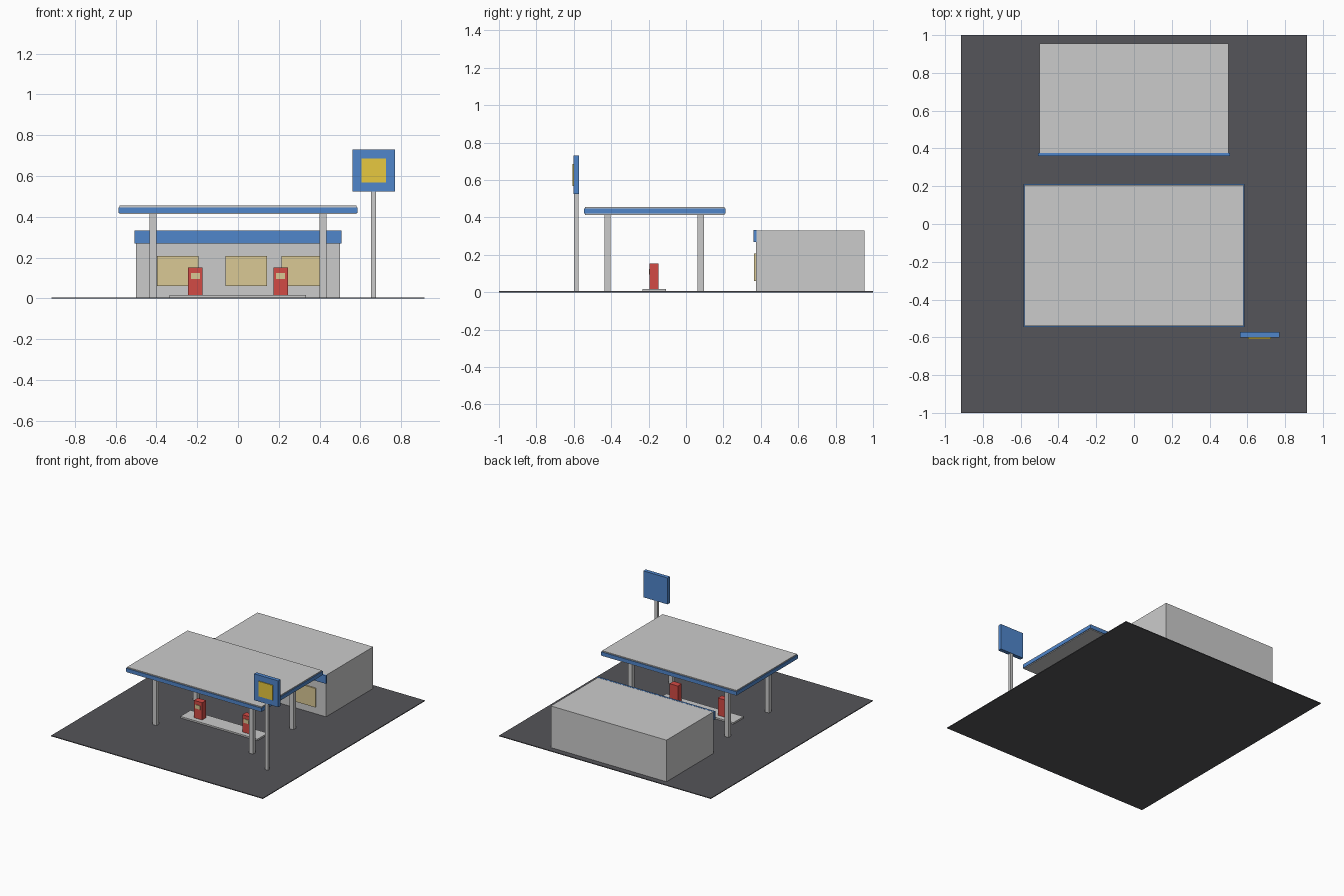
import bpy

if "Cube" in bpy.data.objects:
    bpy.data.objects.remove(bpy.data.objects["Cube"])


def material(name, rgb):
    m = bpy.data.materials.new(name)
    m.diffuse_color = (*rgb, 1)
    m.use_nodes = True
    m.node_tree.nodes["Principled BSDF"].inputs["Base Color"].default_value = m.diffuse_color
    return m


ASPHALT = material("asphalt", (0.09, 0.09, 0.1))
BLUE = material("blue_trim", (0.08, 0.24, 0.6))
RED = material("pump_red", (0.65, 0.07, 0.06))
YELLOW = material("sign_yellow", (0.8, 0.58, 0.05))
GLASS = material("warm_glass", (0.7, 0.58, 0.3))


def box(name, x, y, z, mat=None):
    """Axis-aligned box from (min, max) ranges."""
    r = (x, y, z)
    bpy.ops.mesh.primitive_cube_add(size=1, location=[(a + b) / 2 for a, b in r])
    o = bpy.context.object
    o.name = name
    o.scale = [b - a for a, b in r]
    bpy.ops.object.transform_apply(location=False, rotation=False, scale=True)
    if mat:
        o.data.materials.append(mat)
    return o


def around(c, w):
    return (c - w / 2, c + w / 2)


# Forecourt
G = 0.006
box("forecourt", (-0.915, 0.915), (-1, 1), (0, G), ASPHALT)

# Shop with fascia and windows
box("shop", (-0.5, 0.5), (0.373, 0.955), (G, 0.331))
box("shop_fascia", (-0.507, 0.507), (0.361, 0.376), (0.27, 0.332), BLUE)
for i, x in enumerate((-0.295, 0.04, 0.313)):
    box(f"shop_window_{i + 1}", around(x, 0.202), (0.363, 0.376), (0.06, 0.208), GLASS)

# Canopy: slab, blue band all round, four columns
box("canopy_slab", (-0.581, 0.581), (-0.541, 0.206), (0.414, 0.455))
box("canopy_band_front", (-0.586, 0.586), (-0.546, -0.538), (0.42, 0.447), BLUE)
box("canopy_band_back", (-0.586, 0.586), (0.203, 0.211), (0.42, 0.447), BLUE)
for s, side in ((-1, "left"), (1, "right")):
    box(f"canopy_band_{side}", around(s * 0.582, 0.008), (-0.546, 0.211),
        (0.42, 0.447), BLUE)
    for y, end in ((-0.42, "front"), (0.079, "back")):
        box(f"canopy_column_{end}_{side}", around(s * 0.417, 0.035),
            around(y, 0.033), (G, 0.416))

# Pump island and pumps
box("pump_island", (-0.335, 0.332), (-0.233, -0.107), (G, 0.018))
for s, side in ((-1, "left"), (1, "right")):
    x = s * 0.209
    box(f"pump_{side}", around(x, 0.071), (-0.195, -0.146), (0.016, 0.153), RED)
    box(f"pump_screen_{side}", around(x, 0.044), (-0.199, -0.192), (0.095, 0.125), GLASS)

# Roadside sign
box("sign_pole", around(0.664, 0.026), around(-0.587, 0.022), (G, 0.53))
box("sign_board", (0.561, 0.769), (-0.602, -0.572), (0.525, 0.731), BLUE)
box("sign_panel", (0.604, 0.724), (-0.608, -0.6), (0.569, 0.686), YELLOW)
